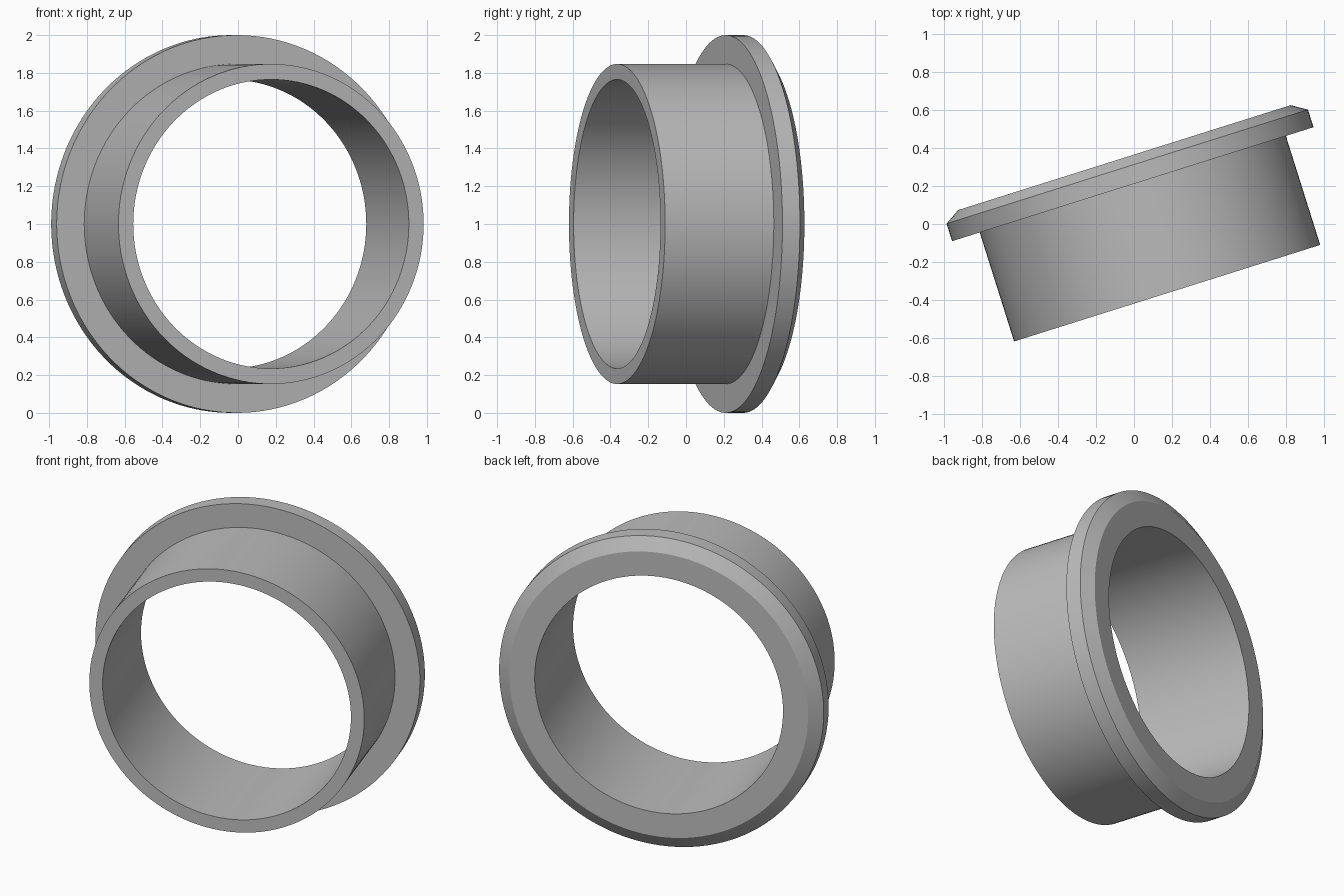
import bpy, bmesh, math
from mathutils import Matrix, Vector

cube = bpy.data.objects.get("Cube")
if cube:
    bpy.data.objects.remove(cube, do_unlink=True)

SEGMENTS = 128
TILT = math.radians(17.5)      # turn of the ring about the vertical
FRONT = Vector((0.175, -0.365, 1.0))   # centre of the open front end

# Plain grey metal
grey = bpy.data.materials.new("grey_metal")
colour = (0.5, 0.5, 0.5, 1)
grey.diffuse_color = colour
grey.use_nodes = True
grey.node_tree.nodes["Principled BSDF"].inputs["Base Color"].default_value = colour

# Closed cross-section as (radius, distance from front end)
bore, sleeve, rim, bevel = 0.765, 0.847, 1.0, 0.92
profile = [
    (bore, 0), (sleeve, 0),            # front end of the sleeve
    (sleeve, 0.603), (rim, 0.603),     # shoulder of the flange
    (rim, 0.70), (bevel, 0.75),        # rim and its chamfer
    (bore, 0.75),                      # back face
]

# Flanged sleeve, lathed about its own y axis
bm = bmesh.new()
rings = []
for i in range(SEGMENTS):
    a = math.tau * i / SEGMENTS
    rings.append([bm.verts.new((r * math.cos(a), d, r * math.sin(a)))
                  for r, d in profile])
for i, ring in enumerate(rings):
    after = rings[(i + 1) % SEGMENTS]
    for j in range(len(profile)):
        k = (j + 1) % len(profile)
        bm.faces.new((ring[j], ring[k], after[k], after[j]))
bmesh.ops.recalc_face_normals(bm, faces=bm.faces)
bm.transform(Matrix.Translation(FRONT) @ Matrix.Rotation(TILT, 4, "Z"))

mesh = bpy.data.meshes.new("flanged_sleeve")
bm.to_mesh(mesh)
bm.free()
mesh.materials.append(grey)
obj = bpy.data.objects.new("flanged_sleeve", mesh)
bpy.context.collection.objects.link(obj)

# Smooth walls with crisp corners
bpy.ops.object.select_all(action="DESELECT")
obj.select_set(True)
bpy.context.view_layer.objects.active = obj
bpy.ops.object.shade_smooth_by_angle(angle=math.radians(25))
